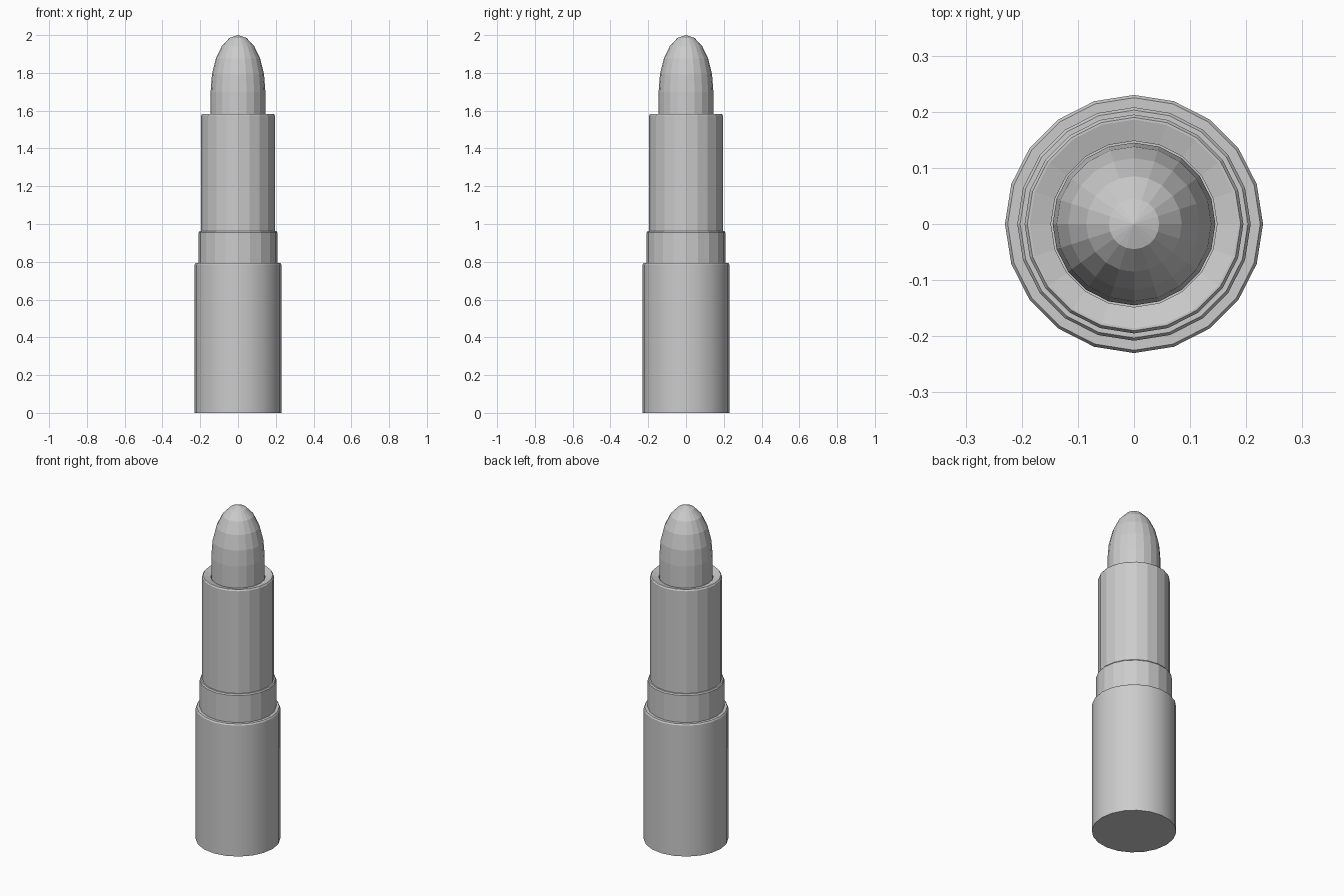
import bpy, bmesh, math

if "Cube" in bpy.data.objects:
    bpy.data.objects.remove(bpy.data.objects["Cube"])

SIDES = 20


def lathe(name, profile, smooth=False):
    """Revolve (radius, z) points around z; zero radius closes to a pole."""
    bm = bmesh.new()
    rings = []
    for r, z in profile:
        if r == 0:
            rings.append([bm.verts.new((0, 0, z))] * SIDES)
        else:
            rings.append([bm.verts.new((r * math.cos(2 * math.pi * i / SIDES),
                                        r * math.sin(2 * math.pi * i / SIDES), z))
                          for i in range(SIDES)])
    for a, b in zip(rings, rings[1:]):
        for i in range(SIDES):
            j = (i + 1) % SIDES
            bm.faces.new(dict.fromkeys((a[i], a[j], b[j], b[i])))
    # flat caps where the profile does not end at a pole
    for ring in (rings[0], rings[-1]):
        if ring[0] is not ring[1]:
            bm.faces.new(ring)
    bmesh.ops.recalc_face_normals(bm, faces=bm.faces)
    mesh = bpy.data.meshes.new(name)
    bm.to_mesh(mesh)
    bm.free()
    obj = bpy.data.objects.new(name, mesh)
    bpy.context.collection.objects.link(obj)
    if smooth:
        bpy.ops.object.select_all(action='DESELECT')
        obj.select_set(True)
        bpy.context.view_layer.objects.active = obj
        bpy.ops.object.shade_smooth_by_angle(angle=math.radians(30))
    return obj


# Outer base case, with a small softened top edge
lathe("base_case", [(0.23, 0), (0.23, 0.785), (0.225, 0.793), (0.19, 0.793)], smooth=True)

# Middle collar
lathe("collar", [(0.208, 0.78), (0.208, 0.955), (0.203, 0.962), (0.18, 0.962)])

# Inner tube, its rim dipping slightly inward around the stick
lathe("inner_tube", [(0.195, 0.95), (0.195, 1.575), (0.19, 1.583),
                     (0.186, 1.583), (0.148, 1.572), (0.148, 1.55)])

# Rounded stick
DOME = 5
dome = [(0.145 * math.cos(k * math.pi / 2 / DOME),
         1.70 + 0.30 * math.sin(k * math.pi / 2 / DOME)) for k in range(DOME)]
lathe("stick", [(0.145, 1.54)] + dome + [(0, 2.0)])
